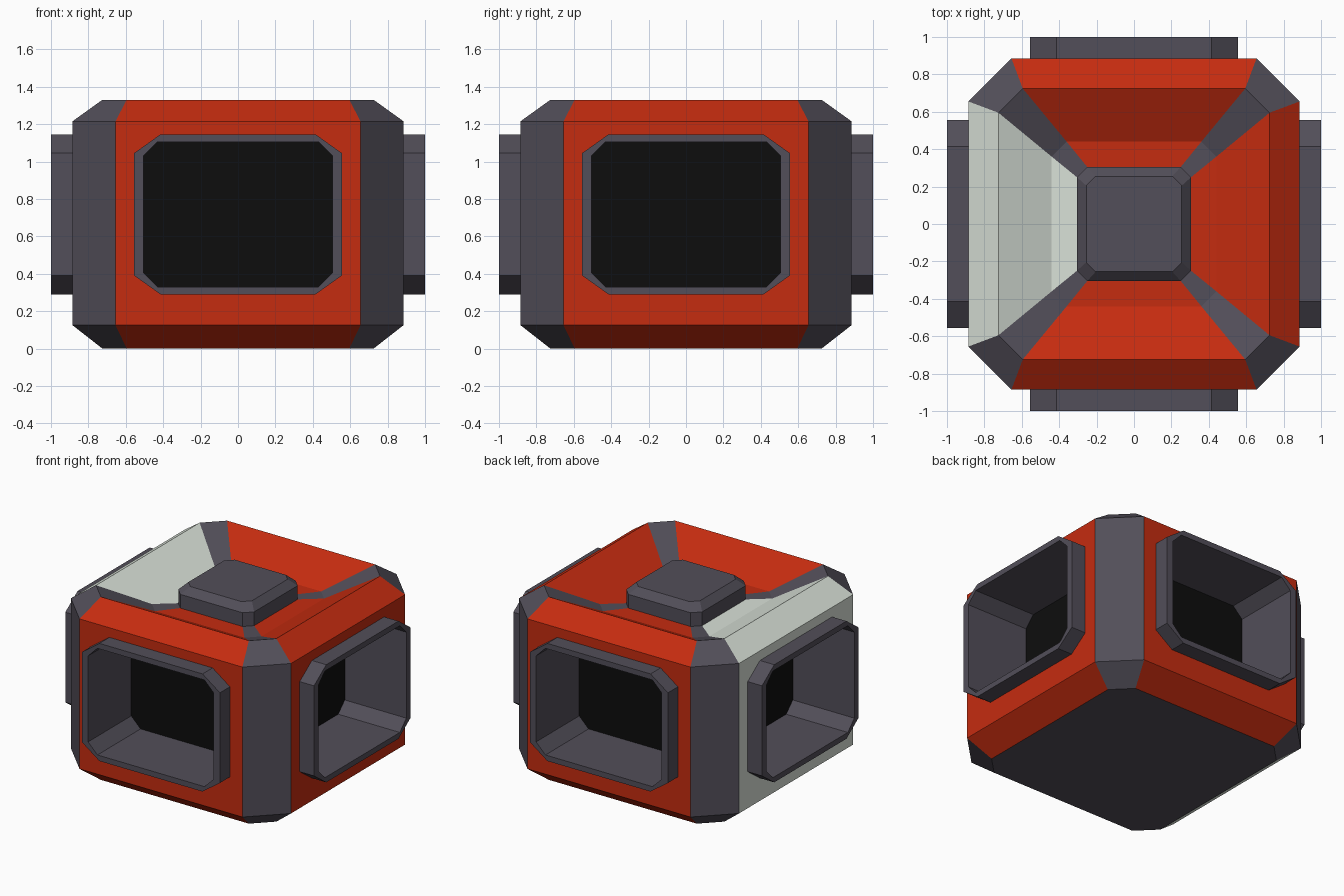
import bpy, bmesh
from math import pi
from mathutils import Matrix

if "Cube" in bpy.data.objects:
    bpy.data.objects.remove(bpy.data.objects["Cube"])


def material(name, rgb):
    m = bpy.data.materials.new(name)
    m.diffuse_color = (*rgb, 1)
    m.use_nodes = True
    m.node_tree.nodes["Principled BSDF"].inputs["Base Color"].default_value = m.diffuse_color
    return m


GREY = material("dark_grey", (0.085, 0.077, 0.10))
RED = material("red", (0.56, 0.025, 0.005))
WHITE = material("off_white", (0.70, 0.76, 0.69))
BLACK = material("black", (0.004, 0.004, 0.004))


def octagon(hx, hy, cx, cy):
    """Chamfered rectangle, counterclockwise from its lower left edge."""
    return [(-cx, -hy), (cx, -hy), (hx, -cy), (hx, cy),
            (cx, hy), (-cx, hy), (-hx, cy), (-hx, -cy)]


def loft(bm, rings, mats, skip=()):
    """Join successive rings; mats[i] colours strip i, skip lists (band, strip)."""
    loops = [[bm.verts.new(p) for p in r] for r in rings]
    for b in range(len(loops) - 1):
        lo, hi = loops[b], loops[b + 1]
        for i in range(8):
            if (b, i) not in skip:
                j = (i + 1) % 8
                bm.faces.new((lo[i], lo[j], hi[j], hi[i])).material_index = mats[i]
    return loops


def finish(bm, name, mats):
    me = bpy.data.meshes.new(name)
    bm.to_mesh(me)
    bm.free()
    for m in mats:
        me.materials.append(m)
    ob = bpy.data.objects.new(name, me)
    bpy.context.collection.objects.link(ob)
    return ob


def square_ring(h, c, z):
    return [(x, y, z) for x, y in octagon(h, h, c, c)]


PORT_Z = 0.7175


def port_ring(hx, hz, cx, cz, out):
    return [(x, -out, PORT_Z + z) for x, z in octagon(hx, hz, cx, cz)]


OUTER = (0.555, 0.4275, 0.415, 0.3275)
INNER = (0.505, 0.3875, 0.43, 0.3125)

# Body shell: bevelled block with a sunken top, three red sides, one white
bm = bmesh.new()
strips = [1, 0, 1, 0, 1, 0, 2, 0]
profile = [(0.725, 0.595, 0), (0.885, 0.655, 0.125), (0.885, 0.655, 1.215),
           (0.725, 0.595, 1.33), (0.44, 0.36, 1.18), (0.305, 0.25, 1.18)]
loops = loft(bm, [square_ring(*p) for p in profile], strips,
             skip=[(1, i) for i in (0, 2, 4, 6)])
bm.faces.new(loops[0][::-1])

# Side walls, each with an octagonal opening for its port
for k in range(4):
    rot = Matrix.Rotation(k * pi / 2, 3, 'Z')
    a, b = 2 * k, 2 * k + 1
    corner = [loops[1][a], loops[1][b], loops[2][b], loops[2][a]]
    hole = [bm.verts.new(p) for p in port_ring(*OUTER, 0.885)]
    bmesh.ops.rotate(bm, verts=hole, cent=(0, 0, 0), matrix=rot)
    for s in range(4):
        c, d = corner[s], corner[(s + 1) % 4]
        p, q, r = hole[2 * s], hole[2 * s + 1], hole[(2 * s + 2) % 8]
        for f in ((c, d, q, p), (d, r, q)):
            bm.faces.new(f).material_index = strips[a]
finish(bm, "body", [GREY, RED, WHITE])

# Raised knob in the sunken top
bm = bmesh.new()
loops = loft(bm, [square_ring(0.305, 0.25, 1.18), square_ring(0.305, 0.25, 1.28),
                  square_ring(0.255, 0.205, 1.33)], [0] * 8)
bm.faces.new(loops[-1])
finish(bm, "top_knob", [GREY])

# Ports: protruding frame, straight tunnel and black back wall
for k, side in enumerate(("front", "right", "back", "left")):
    bm = bmesh.new()
    loops = loft(bm, [port_ring(*OUTER, 0.885), port_ring(*OUTER, 1.0),
                      port_ring(*INNER, 1.0), port_ring(*INNER, 0.505)], [0] * 8)
    bm.faces.new(loops[-1]).material_index = 1
    bmesh.ops.rotate(bm, verts=bm.verts, cent=(0, 0, 0),
                     matrix=Matrix.Rotation(k * pi / 2, 3, 'Z'))
    finish(bm, side + "_port", [GREY, BLACK])
